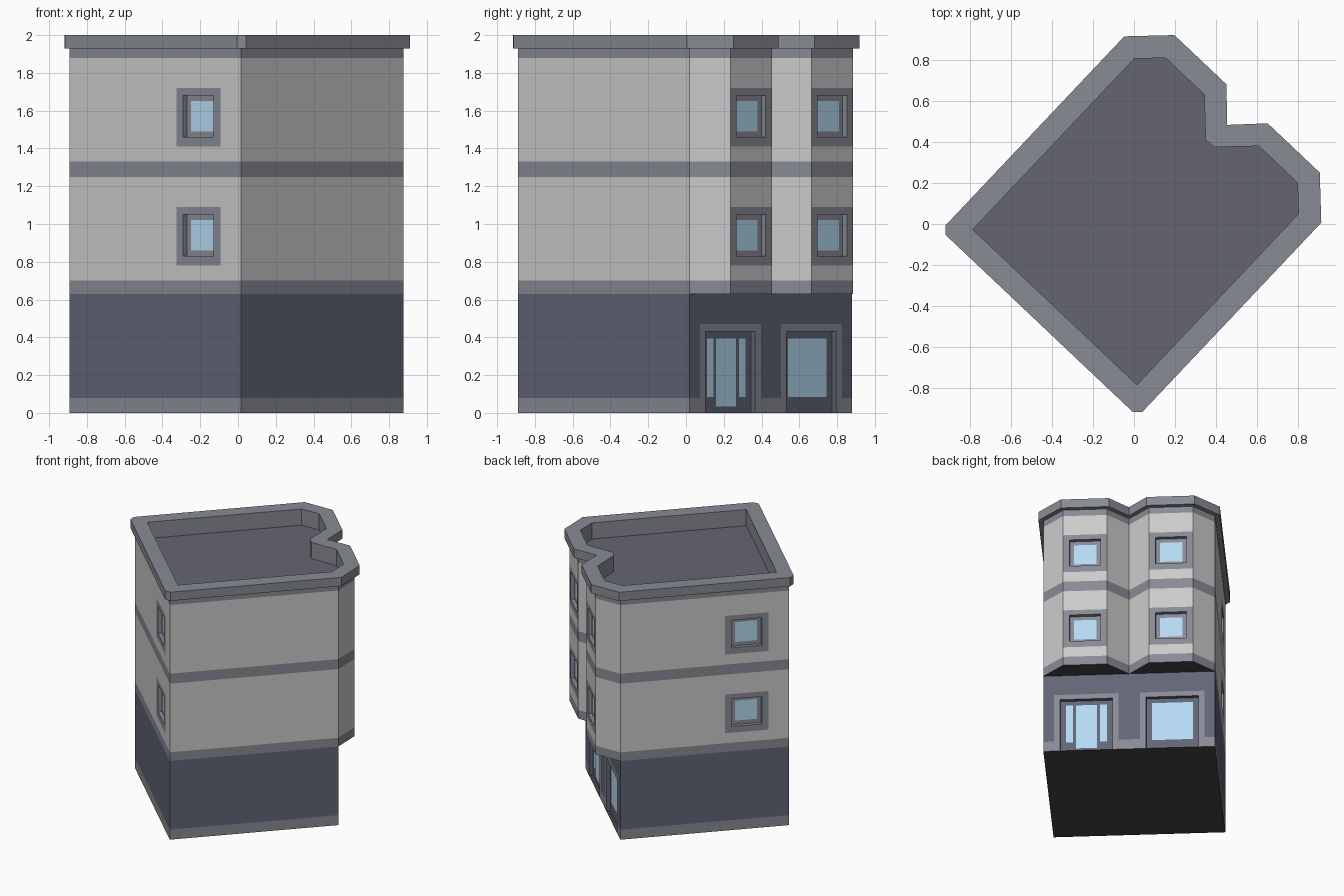
import bpy, bmesh, math
from mathutils import Vector

if "Cube" in bpy.data.objects:
    bpy.data.objects.remove(bpy.data.objects["Cube"])

S = 0.625                       # half side of the square plan
TURN = math.radians(136.6)      # plan is turned so the shop front faces back right
CENTRE = (-0.0075, -0.005, 0)
COLOURS = {
    "wall": (0.57, 0.57, 0.56), "trim": (0.25, 0.26, 0.30), "shop": (0.12, 0.13, 0.18),
    "glass": (0.47, 0.70, 0.90), "roof": (0.13, 0.13, 0.17), "underside": (0.06, 0.06, 0.065),
}
NAMES = list(COLOURS)
MATS = []
for n, c in COLOURS.items():
    m = bpy.data.materials.new(n)
    m.diffuse_color = (*c, 1)
    m.use_nodes = True
    m.node_tree.nodes["Principled BSDF"].inputs["Base Color"].default_value = m.diffuse_color
    MATS.append(m)


def finish(bm, name):
    bmesh.ops.remove_doubles(bm, verts=bm.verts, dist=1e-4)
    me = bpy.data.meshes.new(name)
    bm.to_mesh(me)
    bm.free()
    for m in MATS:
        me.materials.append(m)
    ob = bpy.data.objects.new(name, me)
    ob.location, ob.rotation_euler = CENTRE, (0, 0, TURN)
    bpy.context.collection.objects.link(ob)
    return ob


def face(bm, pts, mat):
    f = bm.faces.new([bm.verts.new(p) for p in pts])
    f.material_index = NAMES.index(mat)


def frame_of(p, q):
    """Midpoint, along-wall direction, inward direction and half width of a wall."""
    p, q = Vector((*p, 0)), Vector((*q, 0))
    d = (q - p).normalized()
    return (p + q) / 2, d, Vector((-d.y, d.x, 0)), (q - p).length / 2


def panel(bm, mid, d, u0, u1, z0, z1, base, rects):
    """Upright panel split by coloured rectangles (u0, u1, z0, z1, material); None is a hole."""
    us, zs = {u0, u1}, {z0, z1}
    for a, b, c, e, _ in rects:
        us |= {min(max(v, u0), u1) for v in (a, b)}
        zs |= {min(max(v, z0), z1) for v in (c, e)}
    us, zs = sorted(us), sorted(zs)
    for a, b in zip(us, us[1:]):
        for c, e in zip(zs, zs[1:]):
            if b - a < 1e-4 or e - c < 1e-4:
                continue
            mat, u, z = base, (a + b) / 2, (c + e) / 2
            for r in rects:
                if r[0] < u < r[1] and r[2] < z < r[3]:
                    mat = r[4]
            if mat:
                face(bm, [mid + d * x + Vector((0, 0, h)) for x, h in ((a, c), (b, c), (b, e), (a, e))], mat)


def recess(name, p, q, u, half, z0, z1, depth, mat, panes, sill=True):
    """Reveals plus a set-back panel holding glass panes (u offsets relative to the centre)."""
    mid, d, inward, _ = frame_of(p, q)
    mid = mid + d * u
    bm = bmesh.new()
    panel(bm, mid + inward * depth, d, -half, half, z0, z1, mat, [(*r, "glass") for r in panes])
    c = [(-half, z0), (half, z0), (half, z1), (-half, z1)]
    for i in range(0 if sill else 1, 4):
        a, b = [mid + d * x + Vector((0, 0, z)) for x, z in (c[i], c[(i + 1) % 4])]
        face(bm, [a, b, b + inward * depth, a + inward * depth], mat)
    finish(bm, name)


def mirrored(half):
    return half + [(-x, y) for x, y in reversed(half)]


# Outlines: right halves, starting at the notch between the bays
WALL = mirrored([(0, -S), (.152, -.777), (.473, -.777), (S, -S), (S, S), (S, S)])
OUTER = mirrored([(0, -.671), (.138, -.812), (.487, -.812), (.66, -.64), (.66, .627), (.627, .66)])
INNER = mirrored([(.028, -.548), (.183, -.702), (.442, -.702), (.55, -.594), (.55, .55), (.55, .55)])
SQUARE = [(-S, -S), (S, -S), (S, S), (-S, S)]

# Ground floor with two shop openings
bm = bmesh.new()
for i in range(4):
    p, q = SQUARE[i], SQUARE[(i + 1) % 4]
    mid, d, _, h = frame_of(p, q)
    rects = [(-h, h, 0, .08, "trim")]
    if i == 0:
        for u in (-S / 2, S / 2):
            rects += [(u - .235, u + .235, 0, .47, "trim"), (u - .19, u + .19, 0, .43, None)]
    panel(bm, mid, d, -h, h, 0, .63, "shop", rects)
face(bm, [(x, y, 0) for x, y in reversed(SQUARE)], "underside")
finish(bm, "ground_floor")

FRONT = SQUARE[:2]
recess("shop_door", *FRONT, -S / 2, .19, 0, .43, .03, "shop",
       [(-.077, .077, .035, .395), (-.149, -.098, .085, .395), (.098, .149, .085, .395)], sill=False)
recess("shop_window", *FRONT, S / 2, .19, 0, .43, .03, "shop", [(-.149, .149, .085, .395)], sill=False)

# Upper floors: two bays at the front, windows on the bays and on two sides
bm = bmesh.new()
window_walls = {1: 0, 4: S / 2, 6: S / 2, 9: 0}      # wall index: window position
count = 0
for i in range(len(WALL)):
    p, q = WALL[i], WALL[(i + 1) % len(WALL)]
    mid, d, _, h = frame_of(p, q)
    if h < 1e-4:
        continue
    rects = [(-h, h, a, b, "trim") for a, b in ((.63, .70), (1.25, 1.33), (1.88, 1.93))]
    has_window = (h < .2 and abs(d.y) < .01) or (h > .5 and (d.y > .9 or d.x < -.9))
    if has_window:
        u = S / 2 if h > .5 else 0
        for z in (.94, 1.57):
            rects += [(u - .16, u + .16, z - .16, z + .15, "trim"), (u - .112, u + .112, z - .11, z + .11, None)]
            count += 1
            recess(f"window_{count}", p, q, u, .112, z - .11, z + .11, .03, "trim",
                   [(-.082, .082, z - .08, z + .08)])
    panel(bm, mid, d, -h, h, .63, 1.93, "wall", rects)
# Soffits under the bays
for s in (-1, 1):
    pts = [(0, -S), (s * S, -S), (s * .473, -.777), (s * .152, -.777)]
    face(bm, [(x, y, .63) for x, y in (pts if s > 0 else reversed(pts))], "underside")
finish(bm, "upper_floors")

# Cornice and parapet: rings joined from the wall outwards, over and down to the roof
bm = bmesh.new()
rings = [(WALL, 1.93), (OUTER, 1.93), (OUTER, 2.0), (INNER, 2.0), (INNER, 1.87)]
for (a, za), (b, zb) in zip(rings, rings[1:]):
    for i in range(len(a)):
        j = (i + 1) % len(a)
        pts = []
        for pt in ((*a[i], za), (*a[j], za), (*b[j], zb), (*b[i], zb)):
            if pt not in pts:
                pts.append(pt)
        if len(pts) > 2:
            face(bm, pts, "trim")
finish(bm, "cornice")

# Flat roof
bm = bmesh.new()
face(bm, [(x, y, 1.87) for x, y in dict.fromkeys(INNER)], "roof")
finish(bm, "roof_deck")
